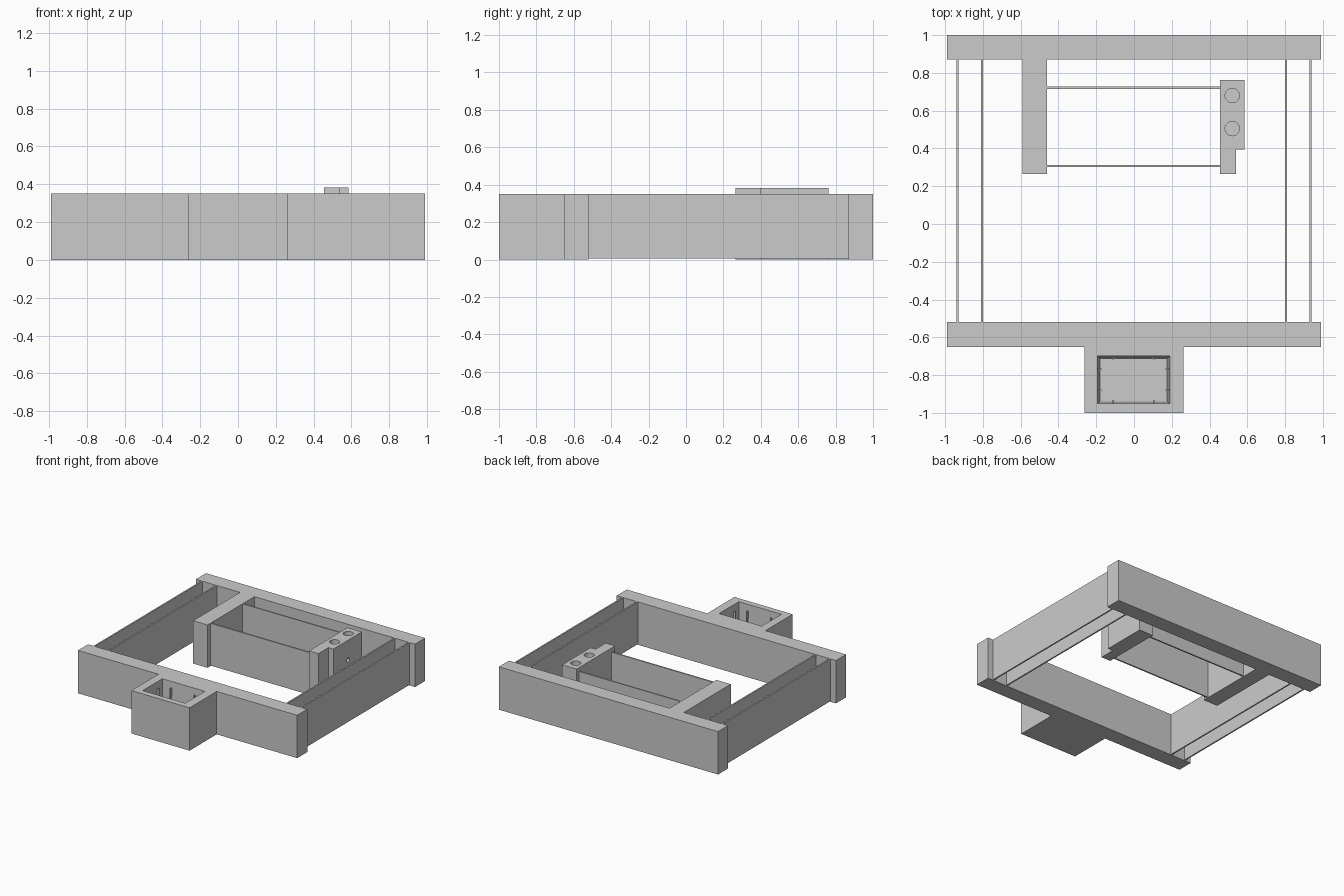
import bpy, bmesh
from mathutils import Matrix

cube = bpy.data.objects.get("Cube")
if cube:
    bpy.data.objects.remove(cube, do_unlink=True)

H = 0.35      # common height
LEAF = 0.012  # leaf spring thickness

grey = bpy.data.materials.new("light_grey")
grey.use_nodes = True
grey.diffuse_color = (0.6, 0.6, 0.6, 1)
grey.node_tree.nodes["Principled BSDF"].inputs["Base Color"].default_value = (0.6, 0.6, 0.6, 1)


def finish(name, bm):
    bmesh.ops.recalc_face_normals(bm, faces=bm.faces)
    mesh = bpy.data.meshes.new(name)
    bm.to_mesh(mesh)
    bm.free()
    mesh.materials.append(grey)
    obj = bpy.data.objects.new(name, mesh)
    bpy.context.collection.objects.link(obj)
    return obj


def prism(name, outline, z0=0.0, z1=H):
    """Extrude a plan outline upwards."""
    bm = bmesh.new()
    face = bm.faces.new([bm.verts.new((x, y, z0)) for x, y in outline])
    top = bmesh.ops.extrude_face_region(bm, geom=[face])["geom"]
    verts = [g for g in top if isinstance(g, bmesh.types.BMVert)]
    bmesh.ops.translate(bm, verts=verts, vec=(0, 0, z1 - z0))
    return finish(name, bm)


def box(name, x0, x1, y0, y1, z0=0.0, z1=H):
    return prism(name, [(x0, y0), (x1, y0), (x1, y1), (x0, y1)], z0, z1)


def cylinder(name, radius, depth, centre, axis="Z"):
    bm = bmesh.new()
    turn = Matrix.Rotation(1.5707963, 4, "Y") if axis == "X" else Matrix()
    bmesh.ops.create_cone(bm, cap_ends=True, segments=32, radius1=radius, radius2=radius,
                          depth=depth, matrix=Matrix.Translation(centre) @ turn)
    return finish(name, bm)


def cut(target, cutter):
    mod = target.modifiers.new("cut", "BOOLEAN")
    mod.operation = "DIFFERENCE"
    mod.solver = "EXACT"
    mod.object = cutter
    cutter.hide_render = True
    cutter.hide_set(True)
    cutter.display_type = "WIRE"


# Front bar with the socket block in one outline
front = prism("front_bar", [(-0.99, -0.65), (-0.263, -0.65), (-0.263, -1), (0.263, -1),
                            (0.263, -0.65), (0.99, -0.65), (0.99, -0.52), (-0.99, -0.52)])

# Tapered socket cavity
floor_z, top_z = 0.04, H + 0.01
cavity = box("socket_cutter", -0.195, 0.19, -0.952, -0.698, floor_z, top_z)
for v in cavity.data.vertices:
    if v.co.z < 0.1:
        v.co.x += 0.015 if v.co.x < 0 else -0.015
        v.co.y += 0.013 if v.co.y < -0.8 else -0.013
cut(front, cavity)

# Thin grip ribs on the socket walls
for x in (-0.11, 0.105):
    for y0, y1 in ((-0.948, -0.932), (-0.718, -0.702)):
        box("socket_rib", x - 0.004, x + 0.004, y0, y1, floor_z - 0.01, H - 0.05)
for y in (-0.88, -0.77):
    for x0, x1 in ((-0.19, -0.173), (0.168, 0.185)):
        box("socket_rib", x0, x1, y - 0.004, y + 0.004, floor_z - 0.01, H - 0.05)

# Back bar with the inner arm
prism("back_bar", [(-0.99, 0.87), (-0.59, 0.87), (-0.59, 0.265), (-0.46, 0.265),
                   (-0.46, 0.87), (0.99, 0.87), (0.99, 1), (-0.99, 1)])

# Long leaf springs in pairs on both sides
for side in (-1, 1):
    for name, x in (("inner_side_leaf", 0.805), ("outer_side_leaf", 0.935)):
        box(name, side * x - LEAF / 2, side * x + LEAF / 2, -0.52, 0.87, 0.005, H)

# Short leaf springs holding the moving block
for y in (0.307, 0.722):
    box("short_leaf", -0.46, 0.455, y - LEAF / 2, y + LEAF / 2, 0.005, H)

# Moving block with two top sockets and a side hole
block = prism("moving_block", [(0.455, 0.265), (0.54, 0.265), (0.54, 0.395),
                               (0.585, 0.395), (0.585, 0.762), (0.455, 0.762)], 0, 0.383)
for y in (0.505, 0.68):
    cut(block, cylinder("top_hole_cutter", 0.038, 0.24, (0.52, y, 0.383)))
cut(block, cylinder("side_hole_cutter", 0.018, 0.12, (0.585, 0.585, 0.22), "X"))
